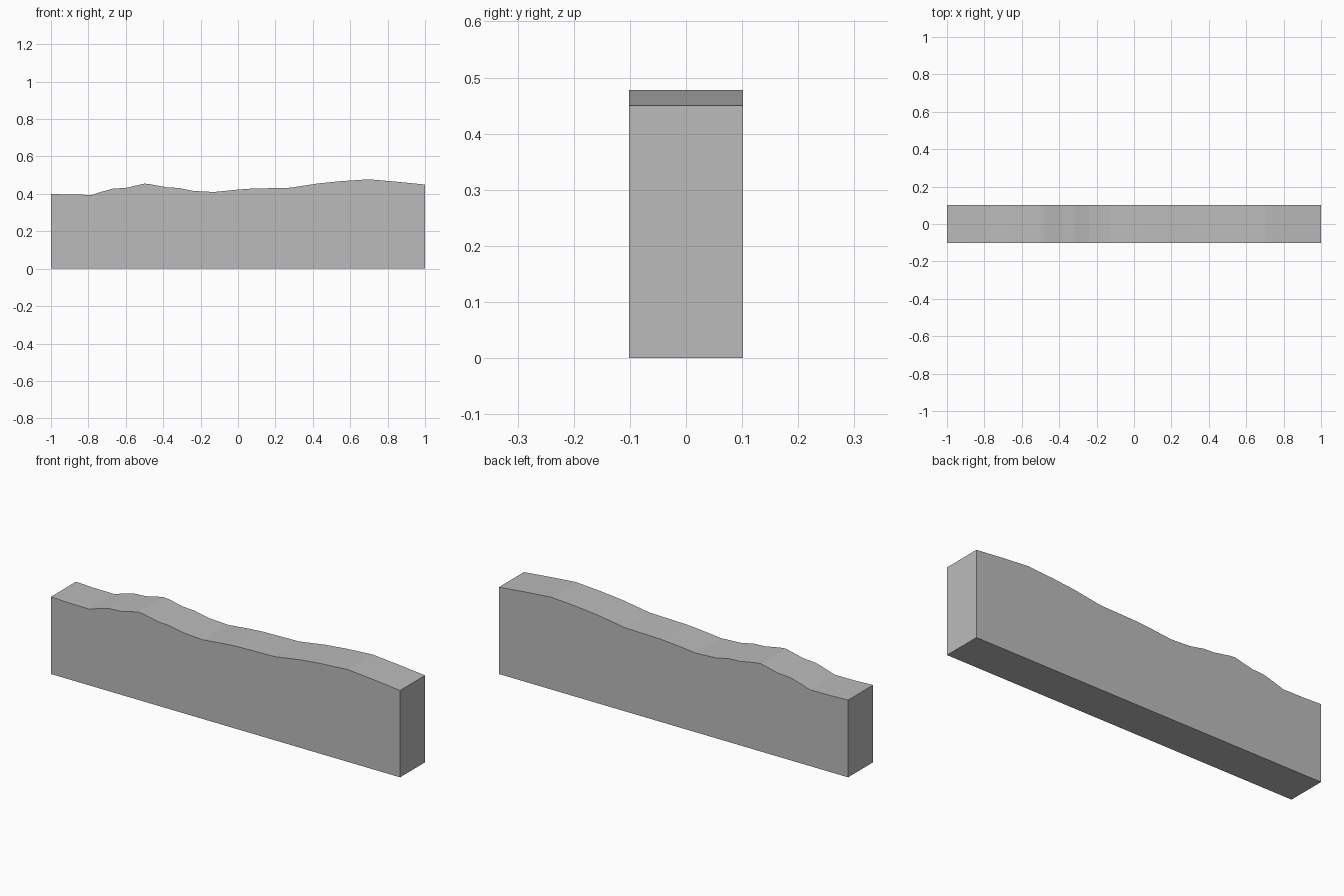
import bpy
import bmesh

cube = bpy.data.objects.get("Cube")
if cube:
    bpy.data.objects.remove(cube, do_unlink=True)

HALF_DEPTH = 0.102

# Single plain grey
grey = bpy.data.materials.new("plain_grey")
grey.use_nodes = True
colour = (0.5, 0.5, 0.5, 1)
grey.diffuse_color = colour
grey.node_tree.nodes["Principled BSDF"].inputs["Base Color"].default_value = colour

# Rolling top edge, from the model's right end to its left
ridge = [(-1, .40), (-.9, .396), (-.78, .395), (-.73, .411), (-.67, .428),
         (-.6, .432), (-.5, .455), (-.47, .452), (-.38, .435), (-.32, .432),
         (-.24, .416), (-.13, .41), (0, .423), (.07, .428), (.28, .433),
         (.43, .456), (.55, .468), (.7, .478), (.85, .465), (1, .45)]
outline = [(-1, 0), (1, 0)] + ridge[::-1]

# Outline face extruded from front to back
bm = bmesh.new()
front = bm.faces.new([bm.verts.new((x, -HALF_DEPTH, z)) for x, z in outline])
extruded = bmesh.ops.extrude_face_region(bm, geom=[front], use_keep_orig=True)
back_verts = [v for v in extruded["geom"] if isinstance(v, bmesh.types.BMVert)]
bmesh.ops.translate(bm, verts=back_verts, vec=(0, 2 * HALF_DEPTH, 0))
bmesh.ops.recalc_face_normals(bm, faces=bm.faces)

mesh = bpy.data.meshes.new("wavy_wall")
bm.to_mesh(mesh)
bm.free()
mesh.materials.append(grey)
wall = bpy.data.objects.new("wavy_wall", mesh)
bpy.context.collection.objects.link(wall)
